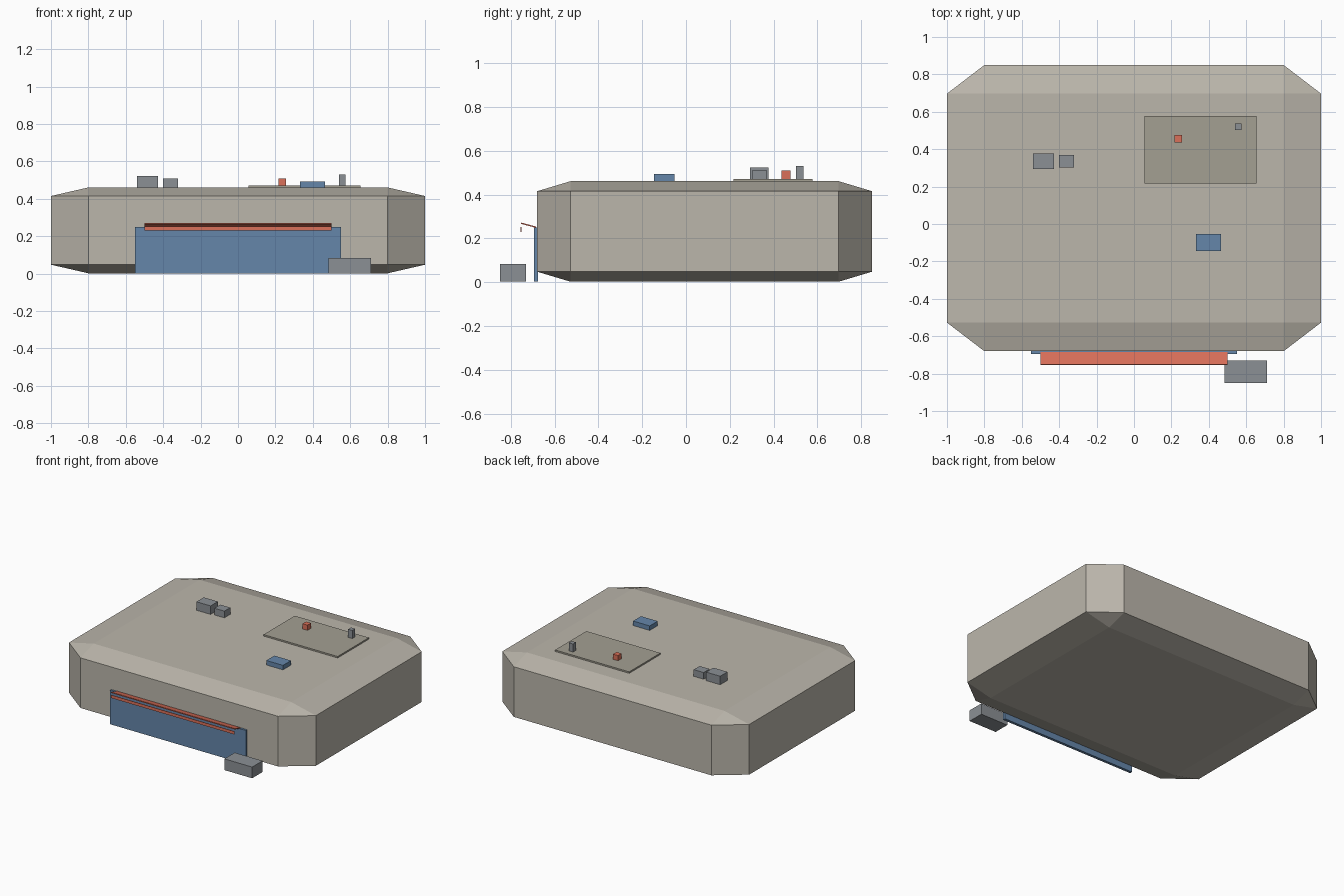
import bpy, bmesh, math

if "Cube" in bpy.data.objects:
    bpy.data.objects.remove(bpy.data.objects["Cube"])

def material(name, rgb):
    m = bpy.data.materials.new(name)
    m.diffuse_color = (*rgb, 1)
    m.use_nodes = True
    m.node_tree.nodes["Principled BSDF"].inputs["Base Color"].default_value = m.diffuse_color
    return m

STONE = material("stone", (0.50, 0.47, 0.41))
PAVING = material("paving", (0.37, 0.35, 0.29))
BLUE = material("blue", (0.13, 0.24, 0.40))
RED = material("red", (0.70, 0.16, 0.10))
GREY = material("grey", (0.26, 0.28, 0.30))

def box(name, x, y, z, mat, bevel=0.0, tilt=0.0):
    """Box from (min, max) ranges; bevel is relative to half-size 1."""
    bm = bmesh.new()
    bmesh.ops.create_cube(bm, size=2)
    if bevel:
        bmesh.ops.bevel(bm, geom=bm.edges[:], offset=bevel, segments=1, affect='EDGES')
    half = [(r[1] - r[0]) / 2 for r in (x, y, z)]
    bmesh.ops.scale(bm, vec=half, verts=bm.verts)
    mesh = bpy.data.meshes.new(name)
    bm.to_mesh(mesh)
    bm.free()
    mesh.materials.append(mat)
    ob = bpy.data.objects.new(name, mesh)
    ob.location = [(r[0] + r[1]) / 2 for r in (x, y, z)]
    ob.rotation_euler.x = tilt
    bpy.context.collection.objects.link(ob)
    return ob

# Main slab with chamfered edges, stretched from a bevelled cube
box("main_body", (-1, 1), (-0.68, 0.85), (0.002, 0.461), STONE, bevel=0.2)

# Front panel, tilted canopy and hanging valance
box("front_panel", (-0.55, 0.55), (-0.695, -0.675), (0.002, 0.25), BLUE)
box("canopy", (-0.5, 0.5), (-0.754, -0.684), (0.257, 0.263), RED, tilt=-math.radians(15))
box("canopy_valance", (-0.5, 0.5), (-0.755, -0.752), (0.23, 0.252), RED)

# Bench block in front
box("front_bench", (0.485, 0.71), (-0.85, -0.73), (0.002, 0.084), GREY)

# Roof terrace and roof equipment
box("roof_terrace", (0.056, 0.656), (0.216, 0.577), (0.461, 0.472), PAVING)
box("roof_red_box", (0.217, 0.257), (0.437, 0.477), (0.472, 0.51), RED)
box("roof_post", (0.54, 0.574), (0.503, 0.536), (0.472, 0.531), GREY)
box("large_vent", (-0.541, -0.427), (0.293, 0.377), (0.461, 0.523), GREY)
box("small_vent", (-0.402, -0.321), (0.301, 0.369), (0.461, 0.51), GREY)
box("roof_skylight", (0.331, 0.466), (-0.145, -0.053), (0.461, 0.494), BLUE)
